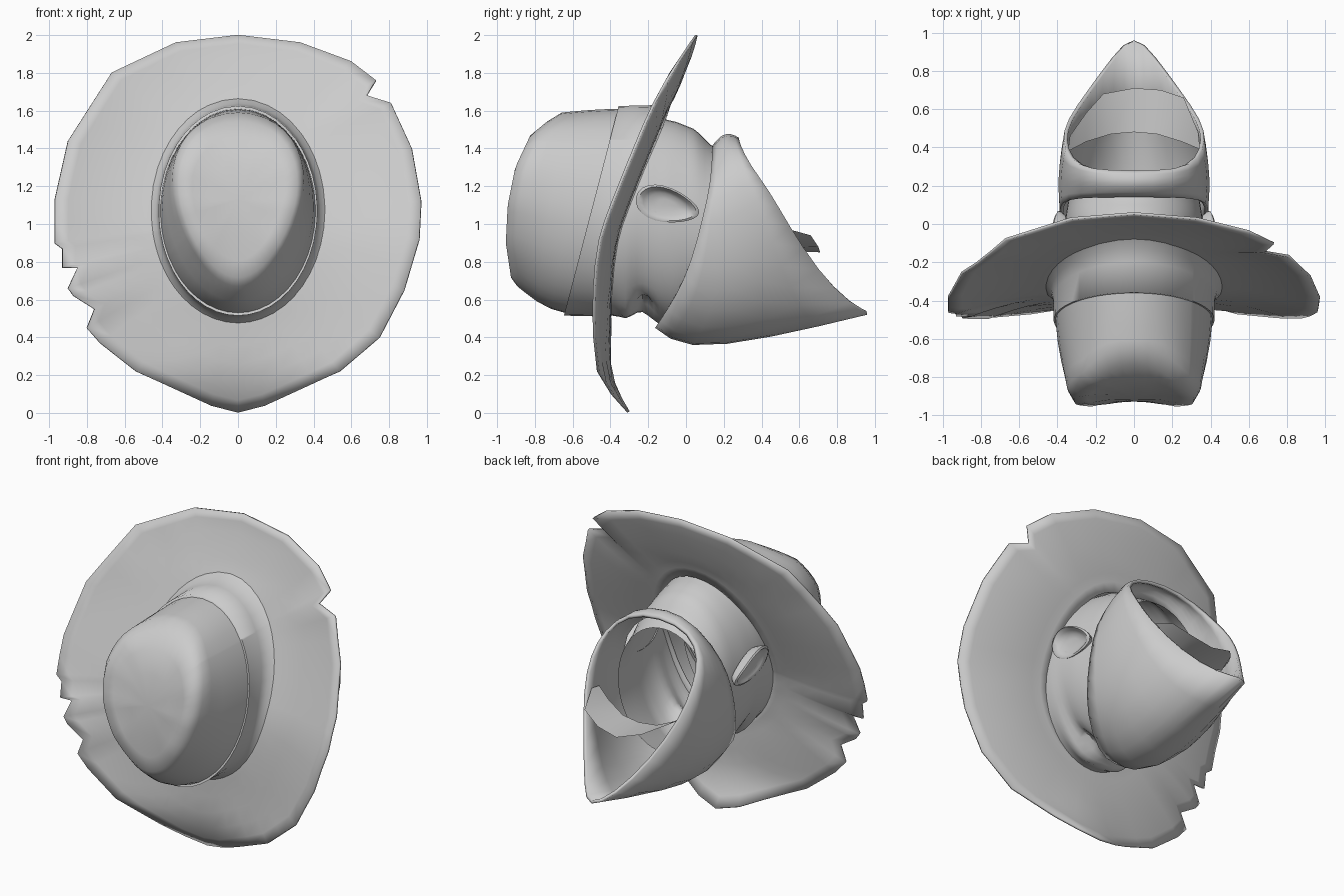
import bpy, bmesh
from math import sin, cos, pi, atan2, exp, hypot

if "Cube" in bpy.data.objects:
    bpy.data.objects.remove(bpy.data.objects["Cube"])


def loft(name, rings, closed=True, cap_end=None, thick=0, offset=-1, subsurf=0, angle=50):
    """Skin a list of equal-length point rings, optionally closing to a tip."""
    bm = bmesh.new()
    vs = [[bm.verts.new(p) for p in r] for r in rings]
    n = len(rings[0])
    for a, b in zip(vs, vs[1:]):
        for i in range(n if closed else n - 1):
            j = (i + 1) % n
            bm.faces.new((a[i], a[j], b[j], b[i]))
    if cap_end:
        c = bm.verts.new(cap_end)
        for i in range(n):
            bm.faces.new((vs[-1][i], vs[-1][(i + 1) % n], c))
    bmesh.ops.recalc_face_normals(bm, faces=bm.faces)
    me = bpy.data.meshes.new(name)
    bm.to_mesh(me)
    bm.free()
    ob = bpy.data.objects.new(name, me)
    bpy.context.collection.objects.link(ob)
    bpy.ops.object.select_all(action='DESELECT')
    ob.select_set(True)
    bpy.context.view_layer.objects.active = ob
    bpy.ops.object.shade_smooth_by_angle(angle=angle * pi / 180)
    if subsurf:
        m = ob.modifiers.new("Smooth", 'SUBSURF')
        m.levels = m.render_levels = subsurf
    if thick:
        m = ob.modifiers.new("Thickness", 'SOLIDIFY')
        m.thickness, m.offset = thick, offset
    return ob


def curve(pts):
    """Piecewise-linear lookup."""
    def f(v):
        if v <= pts[0][0]:
            return pts[0][1]
        for (a, p), (b, q) in zip(pts, pts[1:]):
            if v <= b:
                return p + (q - p) * (v - a) / (b - a)
        return pts[-1][1]
    return f


def mirror_ring(half):
    """Complete a right-hand half ring whose ends lie on x = 0."""
    return half + [(-x, y, z) for x, y, z in half[-2:0:-1]]


# Brim outline (x, z), clockwise from the top, with torn notches
outline = [(0, 2), (.33, 1.96), (.6, 1.86), (.73, 1.76), (.68, 1.68), (.81, 1.64), (.92, 1.4),
           (.97, 1.12), (.96, .92), (.88, .65), (.75, .4), (.54, .22), (.14, .04), (0, 0.005),
           (-.14, .04), (-.54, .22), (-.73, .37), (-.8, .45), (-.76, .55), (-.87, .62),
           (-.9, .66), (-.85, .77), (-.93, .77), (-.93, .87), (-.97, .9), (-.97, 1.13),
           (-.9, 1.44), (-.67, 1.8), (-.33, 1.96)]
edge = []
for p, q in zip(outline, outline[1:] + outline[:1]):
    edge.append(p)
    k = int(hypot(p[0] - q[0], p[1] - q[1]) / .17) + 1
    edge += [(p[0] + (q[0] - p[0]) * i / k, p[1] + (q[1] - p[1]) * i / k) for i in range(1, k)]
angles = [atan2(x, z - 1.07) for x, z in edge]

brim_y = curve([(0, -.3), (.1, -.39), (.22, -.465), (.4, -.485), (.6, -.49), (.8, -.475), (.95, -.45),
                (1.1, -.395), (1.3, -.315), (1.6, -.19), (1.8, -.08), (2, .055)])
top_y = curve([(.6, -.88), (.7, -.92), (.9, -.95), (1.1, -.94), (1.3, -.9), (1.47, -.82), (1.6, -.66)])


def oval(rx, rz, a):
    return rx * sin(a), 1.07 + rz * cos(a)


def dish(t, z):
    """The brim is channel-shaped: deepest beside the crown, curling to its edge."""
    return brim_y(z) + .085 * (1 - t * t)


def band_y(z):
    return -.645 + .29 * (z - .52) / 1.11


# Hat brim, with an inner lip that meets the head
rings = [[(x, dish(0, z) + .01, z) for x, z in (oval(.36, .5, a) for a in angles)]]
for t in (0, .12, .3, .5, .7, .87, 1):
    r = []
    for a, (ex, ez) in zip(angles, edge):
        ix, iz = oval(.425, .56, a)
        x, z = ix + (ex - ix) * t, iz + (ez - iz) * t
        r.append((x, dish(t, z), z))
    rings.append(r)
loft("hat_brim", rings, thick=.014, offset=0)

# Hat band, flaring softly into the brim
rings = []
for rx, rz, s in ((.40, .535, 0), (.42, .555, 0), (.422, .558, .6), (.435, .57, .85), (.47, .6, 1)):
    r = []
    for a in angles:
        x, z = oval(rx, rz, a)
        r.append((x, band_y(z) * (1 - s) + dish(.05, z) * s, z))
    rings.append(r)
loft("hat_band", rings, angle=80)


# Hat crown: oval base rising to a dented teardrop top
def teardrop(a, s=1):
    return .4 * sin(a) * (.85 + .2 * cos(a)) * s, 1.13 + .46 * cos(a) * s


rings = []
for t in (0, .3, .6, .85):
    r = []
    for a in angles:
        bx, bz = oval(.41, .54, a)
        tx, tz = teardrop(a)
        by, ty = band_y(bz), top_y(tz) + .02 + .05 * abs(sin(a))
        w = t * t * .7 + t * .3
        r.append((bx + (tx - bx) * w, by + (ty - by) * t, bz + (tz - bz) * w))
    rings.append(r)
for s, d in ((1, .015), (.9, -.004), (.7, .008), (.4, .022)):
    r = []
    for a in angles:
        x, z = teardrop(a, s)
        r.append((x, top_y(z) + d + (.04 * abs(sin(a)) if s == 1 else 0), z))
    rings.append(r)
loft("hat_crown", rings, cap_end=(0, -.915, 1.13), angle=85)

# Head: oval sections along y, with sunken eye sockets and a nose bridge
lo = curve([(-.5, .53), (-.32, .505), (-.24, .54), (-.15, .49), (-.05, .47), (.05, .5), (.22, .56)])
hi = curve([(-.5, 1.55), (-.35, 1.58), (-.2, 1.575), (-.05, 1.54), (.05, 1.5), (.14, 1.41), (.22, 1.36)])
wide = curve([(-.5, .375), (-.3, .385), (-.1, .375), (.05, .355), (.14, .34), (.22, .33)])
rings = []
for i in range(25):
    y = -.5 + .03 * i
    r = []
    for k in range(48):
        a = 2 * pi * k / 48
        x, z = wide(y) * sin(a), (lo(y) + hi(y)) / 2 + (hi(y) - lo(y)) / 2 * cos(a)
        if z < 1:
            z += .06 * exp(-((abs(x) - .14) / .06) ** 2 - ((y + .21) / .05) ** 2)
            z -= .03 * exp(-((abs(x) - .15) / .1) ** 2 - ((y + .3) / .04) ** 2)
            z -= .02 * exp(-(x / .05) ** 2 - ((y + .12) / .06) ** 2)
        r.append((x, y, z))
    rings.append(r)
loft("head", rings)

# Ears: raised rim curling round a shallow bowl, rim highest at the back of the head
for side, s in (("right", 1), ("left", -1)):
    rings = []
    for k, px, lift in ((.85, .362, 0), (.97, .375, .02), (1, .382, .033), (.9, .386, .036),
                        (.76, .38, .022), (.6, .376, .006), (.3, .374, .004)):
        r = []
        for i in range(24):
            a = 2 * pi * i / 24
            u, v = .172 * k * cos(a), .092 * k * sin(a) * (1 - .25 * cos(a))
            y, z = -.098 + u * .97 + v * .22, 1.1 - u * .25 + v * .97
            r.append((s * (px + lift * (.6 + .6 * sin(a)) - .12 * max(0, y)), y, z))
        rings.append(r)
    loft(side + "_ear", rings, cap_end=(s * .374, -.1, 1.1))

# Bandana: tied round the face, hanging to a point below the chin
halves = [
    [(0, .14, 1.43), (.2, .14, 1.39), (.36, .13, 1.21), (.395, .09, 1.04), (.385, .03, .8),
     (.32, -.05, .62), (.15, -.15, .47), (0, -.17, .44)],
    [(0, .19, 1.49), (.2, .19, 1.45), (.37, .19, 1.25), (.405, .17, 1.02), (.385, .16, .73),
     (.29, .11, .5), (.12, .0, .345), (0, -.02, .32)],
    [(0, .24, 1.49), (.2, .24, 1.46), (.37, .26, 1.3), (.4, .3, 1.08), (.385, .37, .8),
     (.3, .4, .54), (.13, .43, .4), (0, .44, .39)],
    [(0, .28, 1.47), (.23, .28, 1.43), (.345, .34, 1.31), (.375, .44, 1.18), (.355, .54, 1.0),
     (.24, .7, .75), (.11, .88, .56), (0, 1.0, .5)]]
loft("bandana", [mirror_ring(h) for h in halves], subsurf=1, thick=.02, offset=-1)

# Throat strip crossing the open neck
inner = [(-.345, .38, .97), (-.25, .43, .92), (-.12, .47, .87), (0, .48, .86),
         (.12, .47, .87), (.25, .43, .92), (.345, .39, .97)]
outer = [(-.335, .46, .99), (-.25, .58, .94), (-.16, .68, .9), (0, .71, .85),
         (.14, .7, .88), (.26, .66, .94), (.335, .48, .99)]
loft("throat_strip", [inner, outer], closed=False)
